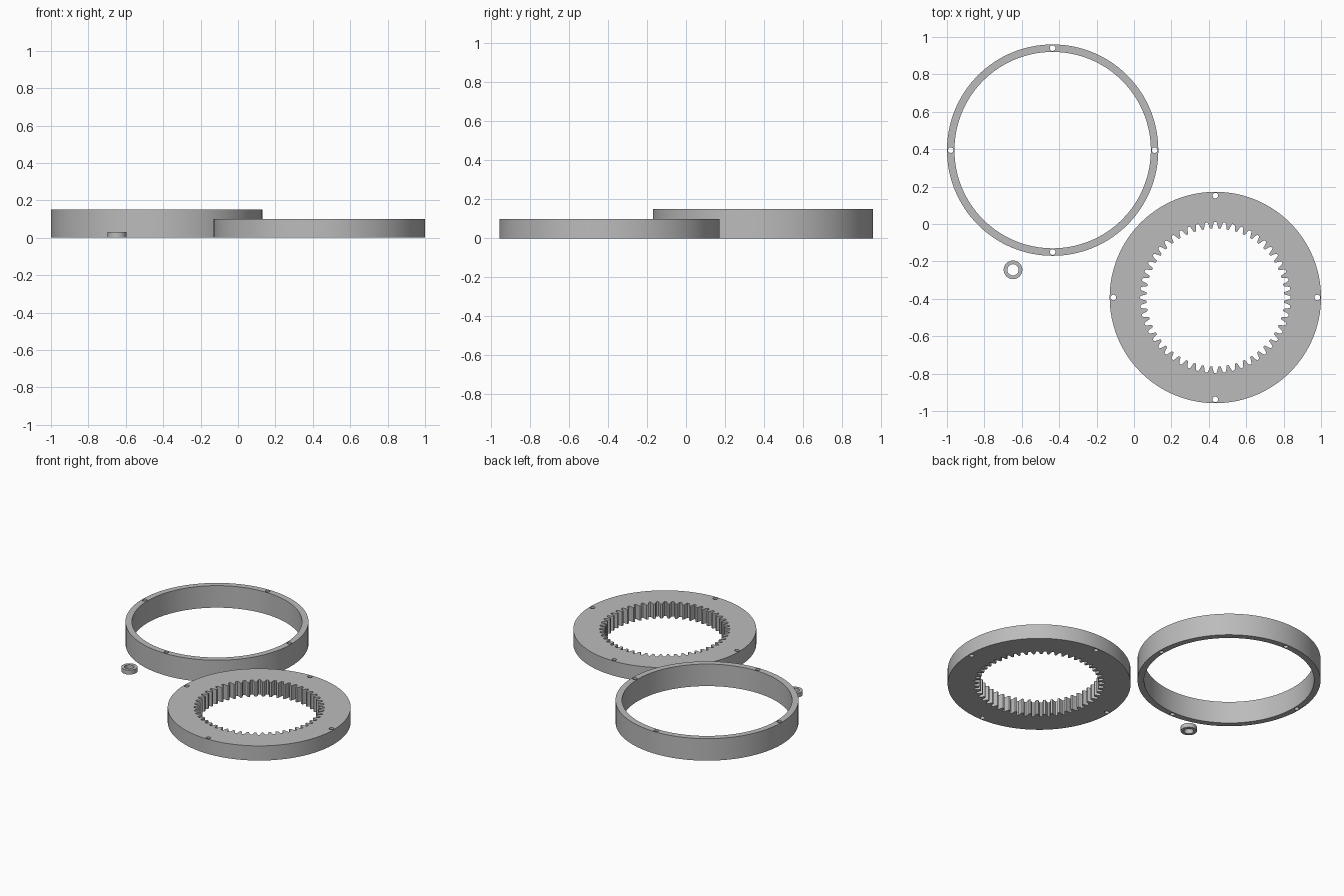
import bpy, bmesh, math

if "Cube" in bpy.data.objects:
    bpy.data.objects.remove(bpy.data.objects["Cube"])

grey = bpy.data.materials.new("plain grey")
grey.diffuse_color = (0.5, 0.5, 0.5, 1)
grey.use_nodes = True
grey.node_tree.nodes["Principled BSDF"].inputs["Base Color"].default_value = grey.diffuse_color


def circle(r, n, cx=0.0, cy=0.0):
    return [(cx + r * math.cos(2 * math.pi * i / n),
             cy + r * math.sin(2 * math.pi * i / n)) for i in range(n)]


def internal_teeth(count):
    # One tooth space: (radius, angle as a fraction of the pitch)
    space = [(0.369, -0.37), (0.378, -0.31), (0.388, -0.25), (0.397, -0.19),
             (0.403, -0.12), (0.403, 0.12), (0.397, 0.19), (0.388, 0.25),
             (0.378, 0.31), (0.369, 0.37)]
    pts = []
    for i in range(count):
        for r, f in space:
            a = 2 * math.pi * (i + f) / count
            pts.append((r * math.cos(a), r * math.sin(a)))
    return pts


def screw_holes():
    d = 0.545
    return [circle(0.015, 24, x, y) for x, y in ((d, 0), (0, d), (-d, 0), (0, -d))]


def plate(name, loops, height, x, y):
    # Filled flat outline with holes, extruded upward from the ground
    curve = bpy.data.curves.new(name + "_profile", 'CURVE')
    curve.dimensions = '2D'
    curve.fill_mode = 'BOTH'
    curve.extrude = height / 2
    for pts in loops:
        s = curve.splines.new('POLY')
        s.points.add(len(pts) - 1)
        for p, (px, py) in zip(s.points, pts):
            p.co = (px, py, 0, 1)
        s.use_cyclic_u = True
    ob = bpy.data.objects.new(name, curve)
    bpy.context.collection.objects.link(ob)
    ob.location = (x, y, height / 2)
    bpy.ops.object.select_all(action='DESELECT')
    ob.select_set(True)
    bpy.context.view_layer.objects.active = ob
    bpy.ops.object.convert(target='MESH')
    ob = bpy.context.view_layer.objects.active
    # Weld caps to walls
    bm = bmesh.new()
    bm.from_mesh(ob.data)
    bmesh.ops.remove_doubles(bm, verts=bm.verts, dist=1e-5)
    bmesh.ops.recalc_face_normals(bm, faces=bm.faces)
    bm.to_mesh(ob.data)
    bm.free()
    ob.data.materials.clear()
    ob.data.materials.append(grey)
    bpy.ops.object.shade_smooth_by_angle(angle=math.radians(25))
    return ob


# Tall thin housing ring
plate("housing_ring", [circle(0.565, 128), circle(0.525, 128)] + screw_holes(),
      0.15, -0.435, 0.395)

# Internal ring gear
plate("ring_gear", [circle(0.565, 128), internal_teeth(52)] + screw_holes(),
      0.10, 0.435, -0.393)

# Small spacer bushing
plate("spacer", [circle(0.05, 48), circle(0.03, 48)], 0.03, -0.647, -0.245)
